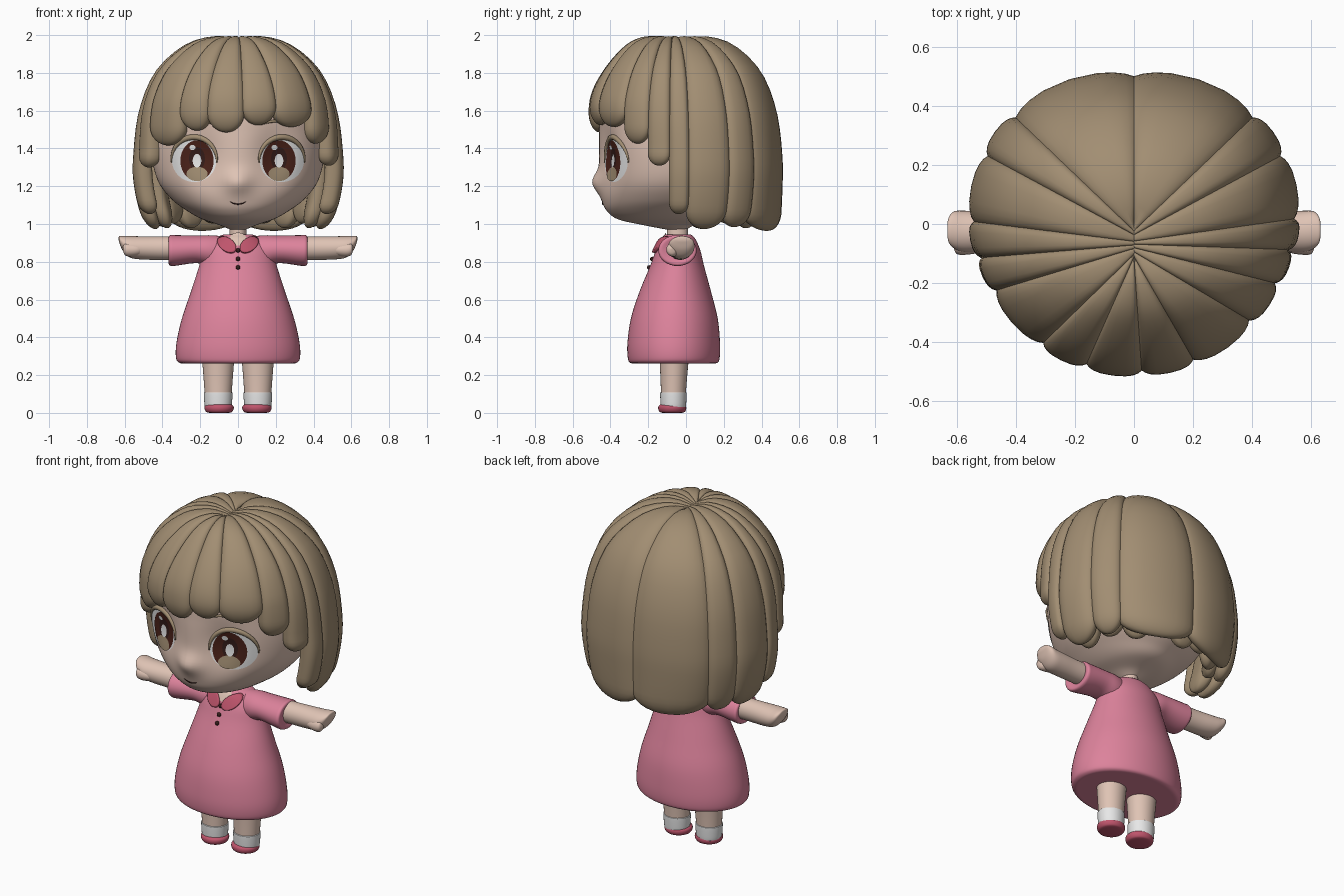
import bpy, bmesh
from math import sin, cos, pi, sqrt, exp, radians, copysign
from mathutils import Vector

if "Cube" in bpy.data.objects:
    bpy.data.objects.remove(bpy.data.objects["Cube"])


def material(name, *rgb):
    m = bpy.data.materials.new(name)
    m.use_nodes = True
    m.diffuse_color = (*rgb, 1)
    m.node_tree.nodes["Principled BSDF"].inputs["Base Color"].default_value = (*rgb, 1)
    return m


HAIR = material("hair brown", .36, .27, .17)
SKIN = material("skin", .74, .55, .46)
PINK = material("dress pink", .72, .225, .33)
ROSE = material("dark rose", .52, .09, .15)
WHITE = material("white", .82, .82, .82)
IRIS = material("iris brown", .07, .016, .01)
DARK = material("dark brown", .035, .012, .01)


def spline(rows, s):
    """Smooth interpolation through rows of values, s counted in rows."""
    i = min(int(s), len(rows) - 2)
    t = s - i
    p = [rows[max(0, min(len(rows) - 1, k))] for k in range(i - 1, i + 3)]
    return [b + .5 * t * (c - a + t * (2 * a - 5 * b + 4 * c - d + t * (3 * (b - c) + d - a)))
            for a, b, c, d in zip(*p)]


def solve(rows, col, value, lo=0):
    """Row position where a column reaches a value."""
    hi = len(rows) - 1
    rising = rows[hi][col] > rows[0][col]
    for _ in range(30):
        mid = (lo + hi) / 2
        if (spline(rows, mid)[col] < value) == rising:
            lo = mid
        else:
            hi = mid
    return lo


def mesh_object(name, verts, faces, mat, closed=True):
    bm = bmesh.new()
    vs = [bm.verts.new(v) for v in verts]
    for f in faces:
        bm.faces.new([vs[i] for i in f])
    bm.normal_update()
    if closed:
        bmesh.ops.recalc_face_normals(bm, faces=bm.faces)
    elif sum(f.normal.y for f in bm.faces) > 0:
        bmesh.ops.reverse_faces(bm, faces=bm.faces)
    me = bpy.data.meshes.new(name)
    bm.to_mesh(me)
    bm.free()
    me.materials.append(mat)
    ob = bpy.data.objects.new(name, me)
    bpy.context.collection.objects.link(ob)
    me.shade_smooth()
    return ob


def skin_rings(name, rings, mat):
    n = len(rings[0])
    faces = [(k * n + j, k * n + (j + 1) % n, (k + 1) * n + (j + 1) % n, (k + 1) * n + j)
             for k in range(len(rings) - 1) for j in range(n)]
    faces += [tuple(range(n)), tuple(range((len(rings) - 1) * n, len(rings) * n))]
    return mesh_object(name, [v for r in rings for v in r], faces, mat)


def loft(name, rows, mat, side=0, n=32, steps=5, shape=None):
    """Rows: position, two centres, two radii; along z, or along x when side is set."""
    rings = []
    for k in range((len(rows) - 1) * steps + 1):
        v, ca, cb, ra, rb = spline(rows, k / steps)
        ring = [(ca + ra * cos(2 * pi * j / n), cb + rb * sin(2 * pi * j / n)) for j in range(n)]
        ring = [(side * v, a, b) if side else (a, b, v) for a, b in ring]
        rings.append([shape(p) for p in ring] if shape else ring)
    return skin_rings(name, rings, mat)


# Head with a small soft nose and shallow eye sockets
HEAD = [(.97, 0, -.05, .04, .05), (.995, 0, -.09, .10, .14), (1.025, 0, -.10, .19, .26),
        (1.07, 0, -.10, .27, .32), (1.13, 0, -.08, .35, .365), (1.22, 0, -.06, .42, .395),
        (1.34, 0, -.04, .455, .42), (1.48, 0, -.03, .465, .43), (1.62, 0, -.03, .45, .42),
        (1.75, 0, -.02, .38, .36), (1.85, 0, 0, .25, .24), (1.89, 0, 0, .05, .05)]


def relief(x, z):
    """How far the face stands out from its plain oval."""
    bump = .042 * exp(-(x / .07) ** 2 - ((z - 1.22) / .06) ** 2)
    return bump - .04 * exp(-((abs(x) - .19) / .1) ** 2 - ((z - 1.36) / .13) ** 2)


loft("head", HEAD, SKIN, n=96, steps=7,
     shape=lambda p: (p[0], p[1] - (relief(p[0], p[2]) if p[1] < -.1 else 0), p[2]))
loft("neck", [(.86, 0, -.045, .045, .055), (1.04, 0, -.045, .045, .055)], SKIN)

# Dress body
DRESS = [(.262, 0, -.065, .28, .2), (.265, 0, -.065, .31, .23), (.29, 0, -.065, .328, .243),
         (.37, 0, -.065, .326, .245), (.5, 0, -.062, .297, .23), (.64, 0, -.057, .25, .19),
         (.78, 0, -.047, .205, .142), (.86, 0, -.042, .185, .118), (.92, 0, -.04, .13, .09),
         (.945, 0, -.04, .075, .065)]
loft("dress", DRESS, PINK, n=64)


def front_y(rows, x, z):
    v, cx, cy, rx, ry = spline(rows, solve(rows, 0, z))
    y = cy - ry * sqrt(max(0, 1 - (x / rx) ** 2))
    return y - (relief(x, z) if rows is HEAD else 0)


def plate(name, rows, x, z, rx, rz, lift, mat, tilt=0, n=32, m=6):
    """Thin oval that follows the front of a lofted body."""
    pts = [(0, 0)] + [(rx * k / m * cos(2 * pi * j / n), rz * k / m * sin(2 * pi * j / n))
                      for k in range(1, m + 1) for j in range(n)]
    verts = []
    for a, b in pts:
        px, pz = x + a * cos(tilt) - b * sin(tilt), z + a * sin(tilt) + b * cos(tilt)
        verts.append((px, front_y(rows, px, pz) - lift, pz))
    faces = [(0, 1 + j, 1 + (j + 1) % n) for j in range(n)]
    faces += [(1 + k * n + j, 1 + k * n + n + j, 1 + k * n + n + (j + 1) % n, 1 + k * n + (j + 1) % n)
              for k in range(m - 1) for j in range(n)]
    return mesh_object(name, verts, faces, mat, closed=False)


def line_on_face(name, pts, radius, mat):
    """Tapered tube lying on the face."""
    rings = []
    for i, (x, z) in enumerate(pts):
        r = radius * (.25 + .75 * sin(pi * i / (len(pts) - 1)))
        a, b = pts[max(i - 1, 0)], pts[min(i + 1, len(pts) - 1)]
        across = Vector((a[1] - b[1], 0, b[0] - a[0])).normalized()
        c = Vector((x, front_y(HEAD, x, z) - .003, z))
        rings.append([c + across * r * cos(pi * j / 4) + Vector((0, r * sin(pi * j / 4), 0))
                      for j in range(8)])
    skin_rings(name, rings, mat)


# Eyes, lids and brows
for s, tag in ((1, "left"), (-1, "right")):
    plate(tag + "_eye_white", HEAD, s * .232, 1.338, .118, .116, .004, WHITE)
    plate(tag + "_iris", HEAD, s * .217, 1.335, .088, .108, .007, IRIS)
    plate(tag + "_pupil", HEAD, s * .217, 1.345, .042, .062, .009, DARK)
    plate(tag + "_iris_glow", HEAD, s * .217, 1.265, .056, .038, .010, HAIR)
    plate(tag + "_eye_shine", HEAD, s * .217, 1.335, .023, .036, .0125, WHITE)
    plate(tag + "_eye_spark", HEAD, s * .217 - .024, 1.405, .016, .014, .0125, WHITE)
    arc = [radians(a) for a in range(-6, 190, 6)]
    line_on_face(tag + "_eyelid", [(s * (.232 + .12 * cos(a)), 1.338 + .122 * sin(a)) for a in arc],
                 .015, HAIR)
    line_on_face(tag + "_brow", [(s * (.12 + .016 * i), 1.525 + .02 * sin(pi * i / 10)) for i in range(11)],
                 .008, HAIR)
line_on_face("mouth", [(.009 * i, 1.105 + .0006 * i * i) for i in range(-5, 6)], .0035, DARK)

# Neck opening, collar and buttons
plate("neck_opening", DRESS, 0, .92, .045, .035, .006, SKIN)
for s, tag in ((1, "left"), (-1, "right")):
    flap = plate(tag + "_collar", DRESS, s * .06, .893, .056, .035, .018, ROSE, tilt=s * .6)
    solid = flap.modifiers.new("thickness", "SOLIDIFY")
    solid.thickness = .016
for i, z in enumerate((.86, .815, .77)):
    bm = bmesh.new()
    bmesh.ops.create_uvsphere(bm, u_segments=12, v_segments=8, radius=.012)
    bmesh.ops.translate(bm, verts=bm.verts, vec=(0, front_y(DRESS, 0, z) - .002, z))
    me = bpy.data.meshes.new("button")
    bm.to_mesh(me)
    bm.free()
    me.materials.append(DARK)
    me.shade_smooth()
    bpy.context.collection.objects.link(bpy.data.objects.new(f"button_{i + 1}", me))

# Sleeves, arms, legs, socks and shoes
for s, tag in ((1, "left"), (-1, "right")):
    loft(tag + "_sleeve", [(.03, -.04, .85, .06, .08), (.14, -.04, .858, .088, .082),
                           (.22, -.042, .866, .092, .073), (.33, -.045, .86, .1, .081),
                           (.358, -.045, .86, .1, .081), (.367, -.045, .86, .088, .07),
                           (.362, -.045, .86, .06, .05)], PINK, side=s)
    loft(tag + "_arm", [(.3, -.032, .872, .062, .062), (.42, -.03, .872, .062, .062),
                        (.52, -.027, .874, .068, .061), (.575, -.025, .88, .07, .056),
                        (.61, -.02, .898, .062, .039), (.628, -.02, .918, .04, .018),
                        (.632, -.02, .922, .008, .006)], SKIN, side=s)
    loft(tag + "_thumb", [(.48, -.05, .865, .01, .01), (.52, -.06, .864, .034, .03),
                          (.57, -.068, .863, .036, .036), (.6, -.075, .867, .026, .03),
                          (.61, -.077, .87, .004, .004)], SKIN, side=s, n=16)
    x = s * .105
    loft(tag + "_leg", [(.08, x, -.067, .07, .065), (.18, x, -.065, .077, .07),
                        (.32, x, -.062, .088, .08)], SKIN)
    loft(tag + "_sock", [(.03, x, -.067, .07, .066), (.05, x, -.067, .073, .068),
                         (.1, x, -.067, .076, .07), (.108, x, -.067, .074, .068),
                         (.11, x, -.067, .06, .056)], WHITE)
    x = s * .1
    loft(tag + "_shoe", [(0, x, -.073, .05, .05), (.005, x, -.073, .068, .066), (.02, x, -.073, .077, .074),
                         (.036, x, -.073, .076, .072), (.046, x, -.073, .062, .06)], ROSE)

# Hair: locks sweep from a short parting, each a flattened tube with a rounded tip
FALL = [(-.05, 1.965), (.2, 1.995), (.5, 1.95), (.78, 1.81), (.94, 1.6),
        (1, 1.36), (1, 1.17), (.98, .96), (.96, .9)]


def lock(name, a0, a1, bottom, scale=1, start=0, depth=.048, n=30, m=24):
    mid, half = radians(a0 + a1) / 2, radians(abs(a1 - a0)) / 2 * 1.1
    end = solve(FALL, 1, bottom, lo=1)
    cap = min(.1, half * .55)
    rings = []
    for k in range(n + 1):
        s = start + (end - start) * sin(pi / 2 * k / n) * .9995
        f, z = spline(FALL, s)
        f2, z2 = spline(FALL, s + .01)
        left = (z - bottom) / cap if s > 2 else 1
        w = sqrt(max(.0005, 1 - (1 - left) ** 2)) if left < 1 else 1
        thick = depth * min(1, .2 + 1.3 * max(0, f))
        ring = []
        for j in range(m):
            c, d = cos(2 * pi * j / m), sin(2 * pi * j / m)
            u, v = copysign(abs(c) ** .7, c), copysign(abs(d) ** .8, d)
            ang = mid + half * w * u
            e = (abs(cos(ang)) ** 2.2 + abs(sin(ang) / .925) ** 2.2) ** (-1 / 2.2) * .56 * scale
            crown = Vector((0, -.06 + .055 * sin(ang)))
            out = Vector((cos(ang), sin(ang))) * e - crown
            front = max(0, -sin(ang))
            # fuller fringe, sides and front corners drawn in towards the tips
            full = 1 + .085 * front ** 4 * exp(-((z - 1.68) / .15) ** 2)
            full -= .11 * cos(ang) ** 2 * max(0, (1.3 - z) / .33) ** 2
            full -= .12 * front * abs(cos(ang)) * min(1, max(0, (1.65 - z) / .25))
            reach = out.length * full
            normal = Vector((z - z2, (f2 - f) * reach)).normalized()
            off = thick * (v * w - 1)
            p = crown + out.normalized() * (f * reach + normal.x * off)
            ring.append((p.x, p.y, z + normal.y * off))
        rings.append(ring)
    skin_rings(name, rings, HAIR)


EDGES = [90, 42, 25, 2, -9, -22, -39, -66, -87, -109, -128, -155, -168, -181, -205, -222, -270]
TIPS = [.96, .98, .97, 1.05, 1.31, 1.43, 1.52, 1.53, 1.49, 1.5, 1.42, 1.3, 1.05, .97, .98, .96]
for i, tip in enumerate(TIPS):
    lock(f"hair_lock_{i + 1}", EDGES[i], EDGES[i + 1], tip)
for i in range(9):
    lock(f"under_lock_{i + 1}", 4 + i * 19, 24 + i * 19, .975 + .025 * (i % 2), scale=.87, start=4)
